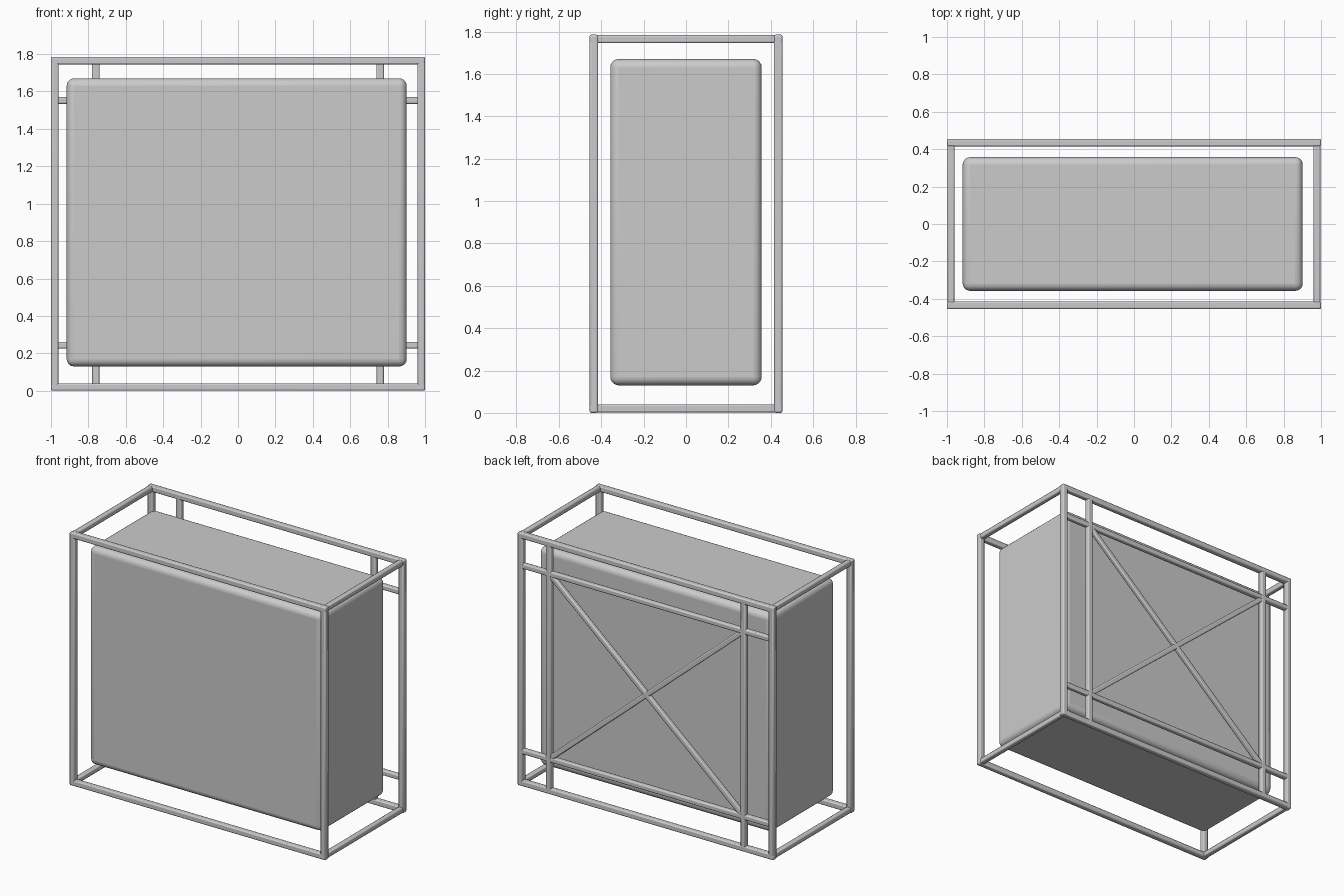
import bpy, math
from mathutils import Vector

if "Cube" in bpy.data.objects:
    bpy.data.objects.remove(bpy.data.objects["Cube"])

H = 1.785      # total height
T = 0.04       # tube thickness
YF = 0.435     # frame plane, front and back


def finish(ob, name, bevel, segments):
    ob.name = name
    m = ob.modifiers.new("round", "BEVEL")
    m.width, m.segments = bevel, segments
    ob.select_set(True)
    bpy.context.view_layer.objects.active = ob
    bpy.ops.object.shade_smooth_by_angle(angle=math.radians(40))
    return ob


def bar(name, a, b, w=T, d=T):
    """Square tube from a to b; w across, d along y (or across for side rails)."""
    a, b = Vector(a), Vector(b)
    v = b - a
    bpy.ops.mesh.primitive_cube_add(size=1, location=(a + b) / 2)
    ob = bpy.context.object
    if abs(v.y) > 1e-4:
        ob.scale = (w, v.length, d)
    else:
        ob.scale = (v.length, d, w)
        ob.rotation_euler = (0, -math.atan2(v.z, v.x), 0)
    bpy.ops.object.transform_apply(location=False, rotation=False, scale=True)
    return finish(ob, name, 0.008, 2)


# Rounded main body
bpy.ops.mesh.primitive_cube_add(size=1, location=(-0.007, 0, 0.9))
body = bpy.context.object
body.scale = (1.818, 0.715, 1.54)
bpy.ops.object.transform_apply(location=False, rotation=False, scale=True)
finish(body, "body", 0.04, 5)

# Front and back rectangular frames
h = T / 2
for side, y in (("front", -YF), ("back", YF)):
    for z, n in ((h, "bottom"), (H - h, "top")):
        bar(f"{side}_{n}_rail", (-1, y, z), (1, y, z))
    for s, n in ((-1, "left"), (1, "right")):
        bar(f"{side}_{n}_post", (s * (1 - h), y, 0), (s * (1 - h), y, H))

# Rails joining front and back
for s, n in ((-1, "left"), (1, "right")):
    for z, k in ((h + 0.001, "bottom"), (H - h - 0.001, "top")):
        bar(f"{n}_{k}_side_rail", (s * 0.978, -YF, z), (s * 0.978, YF, z), 0.036, 0.038)

# Back lattice: uprights, crossbars and diagonal braces
X, Z0, Z1 = 0.76, 0.243, 1.552
for s, n in ((-1, "left"), (1, "right")):
    bar(f"back_{n}_upright", (s * X, YF, T / 2), (s * X, YF, H - T / 2), 0.04, 0.038)
    bar(f"back_{n}_diagonal", (-X, YF, Z0 if s > 0 else Z1),
        (X, YF, Z1 if s > 0 else Z0), 0.036, 0.032 + 0.001 * s)
for z, n in ((Z0, "lower"), (Z1, "upper")):
    bar(f"back_{n}_crossbar", (-0.98, YF, z), (0.98, YF, z), 0.036, 0.036)
